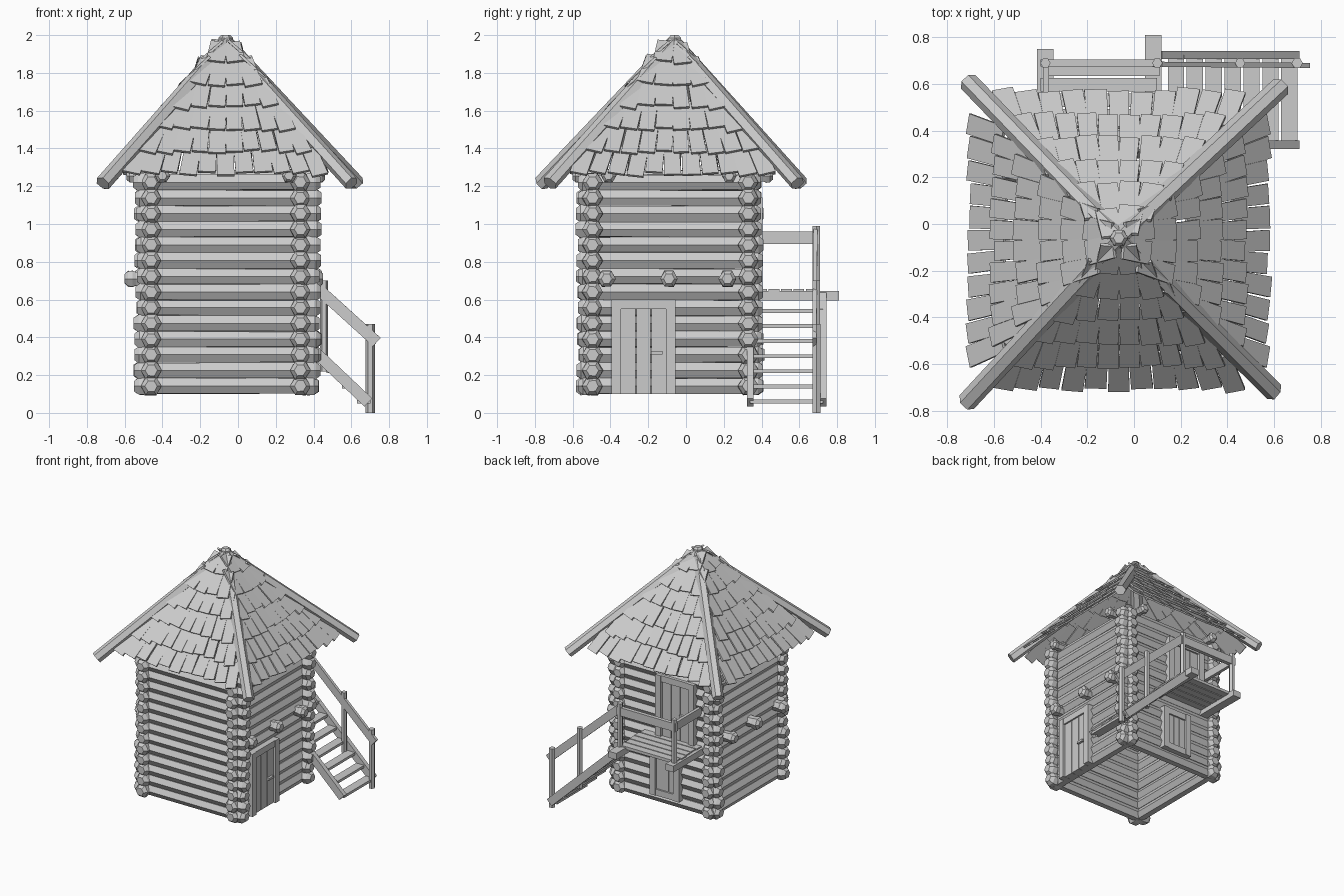
import bpy, bmesh, math, random
from mathutils import Vector, Matrix

if "Cube" in bpy.data.objects:
    bpy.data.objects.remove(bpy.data.objects["Cube"])

random.seed(4)
CX, CY = -0.065, -0.08           # tower axis
XW, YW = (-0.46, 0.33), (-0.495, 0.33)   # wall centre lines


def finish(name, bm):
    bmesh.ops.recalc_face_normals(bm, faces=bm.faces)
    me = bpy.data.meshes.new(name)
    bm.to_mesh(me)
    bm.free()
    ob = bpy.data.objects.new(name, me)
    bpy.context.collection.objects.link(ob)
    return ob


def box(bm, lo, hi):
    lo, hi = Vector(lo), Vector(hi)
    m = Matrix.Translation((lo + hi) / 2) @ Matrix.Diagonal((*(hi - lo), 1))
    bmesh.ops.create_cube(bm, size=1, matrix=m)


def frame(p, q):
    d = (q - p).normalized()
    side = d.cross(Vector((0, 0, 1)))
    side = side.normalized() if side.length > 0.01 else Vector((1, 0, 0))
    return d, side, side.cross(d)


def log(bm, p, q, r, knob=0.0, jit=0.0, n=6):
    """Faceted log; knob > 0 gives swollen, chamfered ends of that length."""
    p, q = Vector(p), Vector(q)
    d, s, u = frame(p, q)
    L = (q - p).length
    if knob:
        half = [(0, .68), (.3, 1.12), (.7, 1.15), (1, .97)]
        st = [(t * knob, k) for t, k in half] + [(L - t * knob, k) for t, k in half[::-1]]
    else:
        st = [(0, 1), (L, 1)]
    rings = []
    for t, k in st:
        ring = []
        for i in range(n):
            a = 2 * math.pi * i / n
            rr = r * k * (1 + random.uniform(-jit, jit))
            ring.append(bm.verts.new(p + d * t + (s * math.cos(a) + u * math.sin(a)) * rr))
        rings.append(ring)
    for a, b in zip(rings, rings[1:]):
        for i in range(n):
            bm.faces.new((a[i], a[(i + 1) % n], b[(i + 1) % n], b[i]))
    bm.faces.new(rings[0])
    bm.faces.new(rings[-1][::-1])


def beam(bm, p, q, w, h):
    """Rectangular board between two points, w sideways and h upward."""
    p, q = Vector(p), Vector(q)
    d, s, u = frame(p, q)
    m = Matrix((s * w, d * (q - p).length, u * h)).transposed().to_4x4()
    bmesh.ops.create_cube(bm, size=1, matrix=Matrix.Translation((p + q) / 2) @ m)


# log walls, all open underneath
ROWS, STEP = 14, 0.083
for name, y in (("front_wall_logs", YW[0]), ("back_wall_logs", YW[1])):
    bm = bmesh.new()
    for k in range(ROWS):
        z = 0.142 + k * STEP
        log(bm, (-0.545 + random.uniform(-.01, .01), y, z),
            (0.435 + random.uniform(-.01, .01), y, z), 0.048, 0.085, 0.05)
    finish(name, bm)
for name, x in (("left_wall_logs", XW[0]), ("right_wall_logs", XW[1])):
    bm = bmesh.new()
    for k in range(ROWS):
        z = 0.142 + k * STEP
        log(bm, (x, -0.575 + random.uniform(-.01, .01), z),
            (x, 0.405 + random.uniform(-.01, .01), z), 0.048, 0.085, 0.05)
    finish(name, bm)

# floor beams poking through the side walls
bm = bmesh.new()
for y in (-0.42, -0.09, 0.22):
    log(bm, (-0.6, y, 0.71), (0.45, y, 0.71), 0.042, 0.06, 0.06)
finish("floor_beams", bm)

# roof plate beams
bm = bmesh.new()
for x in (-0.4, 0.27):
    log(bm, (x, -0.6, 1.255), (x, 0.46, 1.255), 0.035, 0.05, 0.06)
for y in (-0.41, 0.23):
    log(bm, (-0.59, y, 1.255), (0.46, y, 1.255), 0.035, 0.05, 0.06)
finish("roof_plate_beams", bm)

# hip rafters and peak knot
bm = bmesh.new()
for x, y in ((-0.71, 0.61), (0.63, 0.59), (-0.715, -0.765), (0.6, -0.72)):
    log(bm, (CX, CY + .02, 1.955), (x, y, 1.215), 0.042, 0, 0.08)
log(bm, (CX, CY + .02, 1.9), (CX, CY + .02, 2.0), 0.035, 0.05)
finish("hip_rafters", bm)


# shingled roof, one side at a time
def shingles(name, ang):
    bm = bmesh.new()
    out = Vector((math.cos(ang), math.sin(ang), 0))
    side = Vector((-out.y, out.x, 0))
    down = Vector((out.x, out.y, -1.19)).normalized()
    nor = side.cross(down)
    if nor.z < 0:
        nor = -nor
    apex = Vector((CX, CY + .01, 1.995))
    for i in range(6):
        d = 0.625 - i * 0.1
        half = d * 0.88
        n = max(2, round(2 * half / 0.097))
        for j in range(n):
            s = -half + (j + .5) * 2 * half / n
            w = 2 * half / n * random.uniform(.86, .98)
            a = -0.32 * s / max(half, .1) + random.uniform(-.04, .04)
            ln = (0.135 if d > .15 else .1) * 1.55
            low = apex + out * d - Vector((0, 0, 1.19 * d)) + side * s
            low += down * random.uniform(-.015, .015)
            dn = down * math.cos(a) - side * math.sin(a)
            sd = side * math.cos(a) + down * math.sin(a)
            v = []
            for t, lift, ww in ((0, .012, w), (ln, -.012, w * .93)):
                for e, h in ((-.5, 0), (.5, 0), (.5, .014), (-.5, .014)):
                    v.append(bm.verts.new(low - dn * t + sd * e * ww + nor * (lift + h)))
            for f in ((0, 1, 2, 3), (7, 6, 5, 4), (0, 4, 5, 1), (1, 5, 6, 2), (2, 6, 7, 3), (3, 7, 4, 0)):
                bm.faces.new([v[q] for q in f])
    finish(name, bm)


for k, nm in enumerate(("right", "back", "left", "front")):
    shingles(nm + "_roof_shingles", k * math.pi / 2)


# framed doors and shutter: built along local x, facing local -y
def framed_panel(name, w, h, m, sill=False):
    bm = bmesh.new()
    t = 0.05
    for sx in (-1, 1):
        x = sx * (w / 2 - t / 2)
        box(bm, (x - t / 2, -0.075, 0), (x + t / 2, 0.02, h))
    box(bm, (-w / 2, -0.07, h - t), (w / 2, 0.02, h))
    if sill:
        box(bm, (-w / 2, -0.07, 0), (w / 2, 0.02, t))
    n = 3
    pw = (w - 2 * t) / n
    for i in range(n):
        x = -w / 2 + t + i * pw
        box(bm, (x + .002, -0.057, 0), (x + pw - .002, 0.01, h - t))
    if not sill:
        box(bm, (w / 2 - 0.13, -0.075, h * .42), (w / 2 - 0.07, -0.055, h * .42 + .018))
    bmesh.ops.transform(bm, matrix=m, verts=bm.verts)
    finish(name, bm)


framed_panel("lower_door", 0.34, 0.5, Matrix.Translation((XW[1], -0.225, 0.1)) @ Matrix.Rotation(math.pi / 2, 4, 'Z'))
back = Matrix.Rotation(math.pi, 4, 'Z')
framed_panel("upper_door", 0.34, 0.5, Matrix.Translation((-0.18, YW[1], 0.64)) @ back)
framed_panel("back_window_shutter", 0.26, 0.35, Matrix.Translation((-0.09, YW[1], 0.17)) @ back, True)

# balcony: joists, planks
bm = bmesh.new()
box(bm, (-0.415, 0.3, 0.595), (-0.345, 0.75, 0.645))
box(bm, (0.048, 0.3, 0.595), (0.118, 0.81, 0.645))
finish("balcony_joists", bm)
bm = bmesh.new()
for i in range(5):
    y = 0.37 + i * 0.066
    e = random.uniform(-.01, .01)
    box(bm, (-0.395 + e, y, 0.632), (0.105 + e, y + 0.058, 0.655))
finish("balcony_planks", bm)

# balcony railing
bm = bmesh.new()
for x in (-0.38, 0.1):
    log(bm, (x, 0.69, 0.6), (x, 0.69, 0.99), 0.022)
box(bm, (-0.4, 0.675, 0.895), (0.12, 0.705, 0.96))
box(bm, (-0.39, 0.36, 0.895), (-0.365, 0.7, 0.96))
finish("balcony_railing", bm)

# stair: stringers, treads, handrail
bm = bmesh.new()
for y in (0.34, 0.725):
    beam(bm, (0.1, y, 0.615), (0.69, y, 0.055), 0.035, 0.06)
finish("stair_stringers", bm)
bm = bmesh.new()
for i in range(7):
    z = 0.54 - i * 0.08
    x = 0.18 + i * 0.081
    box(bm, (x - .035, 0.34, z - .01), (x + .035, 0.725, z + .01))
finish("stair_treads", bm)
bm = bmesh.new()
log(bm, (0.7, 0.69, 0), (0.7, 0.69, 0.47), 0.024)
log(bm, (0.455, 0.69, 0.22), (0.455, 0.69, 0.7), 0.022)
beam(bm, (0.1, 0.685, 0.95), (0.735, 0.68, 0.375), 0.022, 0.06)
finish("stair_railing", bm)
